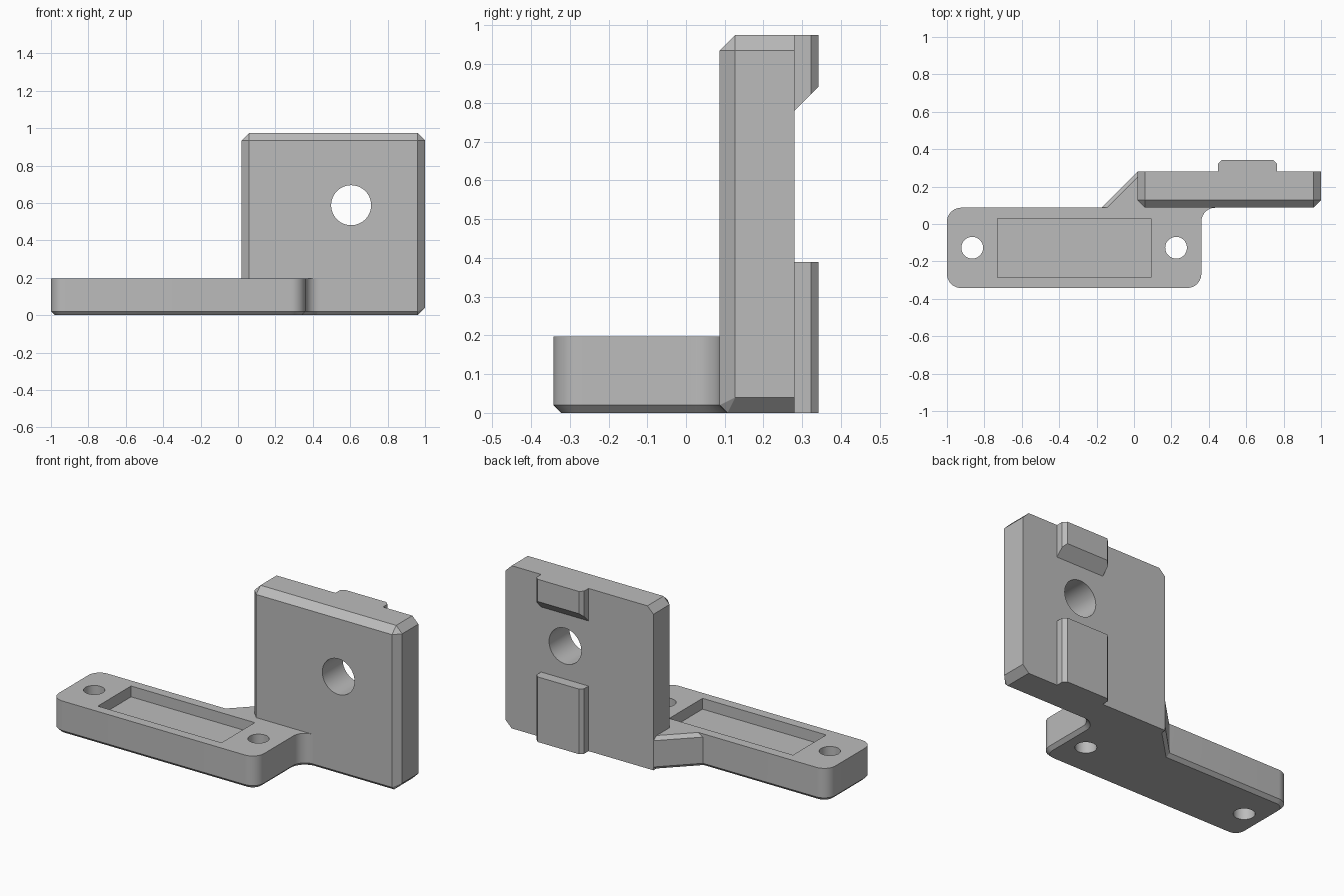
import bpy, bmesh
from math import cos, sin, pi
from mathutils import Vector

cube = bpy.data.objects.get("Cube")
if cube:
    bpy.data.objects.remove(cube, do_unlink=True)

grey = bpy.data.materials.new("plain_grey")
grey.use_nodes = True
colour = (0.5, 0.5, 0.5, 1)
grey.diffuse_color = colour
grey.node_tree.nodes["Principled BSDF"].inputs["Base Color"].default_value = colour

HEIGHT, ARM_TOP = 0.975, 0.197
FRONT, BACK, LUG_BACK = 0.087, 0.28, 0.342


def finish(name, bm):
    bmesh.ops.recalc_face_normals(bm, faces=bm.faces)
    mesh = bpy.data.meshes.new(name)
    bm.to_mesh(mesh)
    bm.free()
    mesh.materials.append(grey)
    ob = bpy.data.objects.new(name, mesh)
    bpy.context.collection.objects.link(ob)
    return ob


def prism(points, offset):
    """Extrude a closed outline of 3D points along a vector."""
    bm = bmesh.new()
    face = bm.faces.new([bm.verts.new(p) for p in points])
    out = bmesh.ops.extrude_face_region(bm, geom=[face])
    verts = [g for g in out["geom"] if isinstance(g, bmesh.types.BMVert)]
    bmesh.ops.translate(bm, verts=verts, vec=offset)
    return bm


def arc(cx, cy, r, start, end, n=10):
    """Arc points, angles in quarter turns."""
    angles = [(start + (end - start) * i / n) * pi / 2 for i in range(n + 1)]
    return [(cx + r * cos(a), cy + r * sin(a)) for a in angles]


def hole(x, y, z, r, axis):
    ring = arc(0, 0, r, 0, 4, 48)[:-1]
    if axis == "z":
        return prism([(x + a, y + b, z) for a, b in ring], (0, 0, 1))
    return prism([(x + a, y, z + b) for a, b in ring], (0, 1, 0))


def cut(ob, bm):
    cutter = finish("cutter", bm)
    cutter.hide_render = True
    mod = ob.modifiers.new("cut", "BOOLEAN")
    mod.operation, mod.solver, mod.object = "DIFFERENCE", "EXACT", cutter
    bpy.context.view_layer.objects.active = ob
    bpy.ops.object.modifier_apply(modifier=mod.name)
    bpy.data.objects.remove(cutter, do_unlink=True)


def smooth(ob):
    bpy.ops.object.select_all(action="DESELECT")
    ob.select_set(True)
    bpy.context.view_layer.objects.active = ob
    bpy.ops.object.shade_smooth_by_angle()


# Base arm: rounded outline with inner fillet and diagonal gusset
R, LOW, END = 0.075, -LUG_BACK, 0.36
outline = arc(-1 + R, LOW + R, R, 2, 3) + arc(END - R, LOW + R, R, 3, 4)
outline += arc(END + R, FRONT - R, R, 2, 1)
outline += [(END + R, 0.15), (0.15, 0.15), (0.02, BACK), (-0.173, FRONT)]
outline += arc(-1 + R, FRONT - R, R, 1, 2)
bm = prism([(x, y, 0) for x, y in outline], (0, 0, ARM_TOP))
rim = [e for e in bm.edges if all(v.co.z < 0.001 for v in e.verts)]
bmesh.ops.bevel(bm, geom=rim, offset=0.02, segments=1, affect="EDGES")
arm = finish("base_arm", bm)

# Sloped top edge of the gusset
wedge = [(-0.203, 0.157), (-0.113, 0.217), (-0.203, 0.217)]
cut(arm, prism([(x, FRONT, z) for x, z in wedge], (0.3, 0.3, 0)))

# Shallow pocket and screw holes
pocket = [(-0.73, -0.285), (0.09, -0.285), (0.09, 0.03), (-0.73, 0.03)]
cut(arm, prism([(x, y, ARM_TOP - 0.065) for x, y in pocket], (0, 0, 0.2)))
for x in (-0.865, 0.225):
    cut(arm, hole(x, -0.127, -0.5, 0.058, "z"))
smooth(arm)

# Upright plate: clipped corners, chamfered front
C, LEFT, RIGHT = 0.04, 0.02, 1.0
profile = [(LEFT, 0), (RIGHT - C, 0), (RIGHT, C), (RIGHT, HEIGHT - C),
           (RIGHT - C, HEIGHT), (LEFT + C, HEIGHT), (LEFT, HEIGHT - C)]
corners = [Vector((x, y, z)) for y in (FRONT + C, BACK) for x, z in profile]
for x in (LEFT + C, RIGHT - C):
    corners += [Vector((x, FRONT, 0.02)), Vector((x, FRONT, HEIGHT - C)),
                Vector((x, FRONT + 0.02, 0))]
bm = bmesh.new()
for co in corners:
    bm.verts.new(co)
bmesh.ops.convex_hull(bm, input=bm.verts)
bmesh.ops.dissolve_limit(bm, angle_limit=0.01, verts=bm.verts, edges=bm.edges)
plate = finish("upright_plate", bm)
cut(plate, hole(0.605, -0.3, 0.588, 0.107, "y"))
smooth(plate)

# Rear locating lugs with chamfered sides
B = 0.02
section = [(0.45, BACK), (0.45, LUG_BACK - B), (0.45 + B, LUG_BACK),
           (0.765 - B, LUG_BACK), (0.765, LUG_BACK - B), (0.765, BACK)]
finish("lower_lug", prism([(x, y, 0) for x, y in section], (0, 0, 0.39)))
bm = prism([(x, y, 0.78) for x, y in section], (0, 0, HEIGHT - 0.78))
for v in bm.verts:
    if v.co.z < 0.79:
        v.co.z += v.co.y - BACK
finish("upper_lug", bm)
